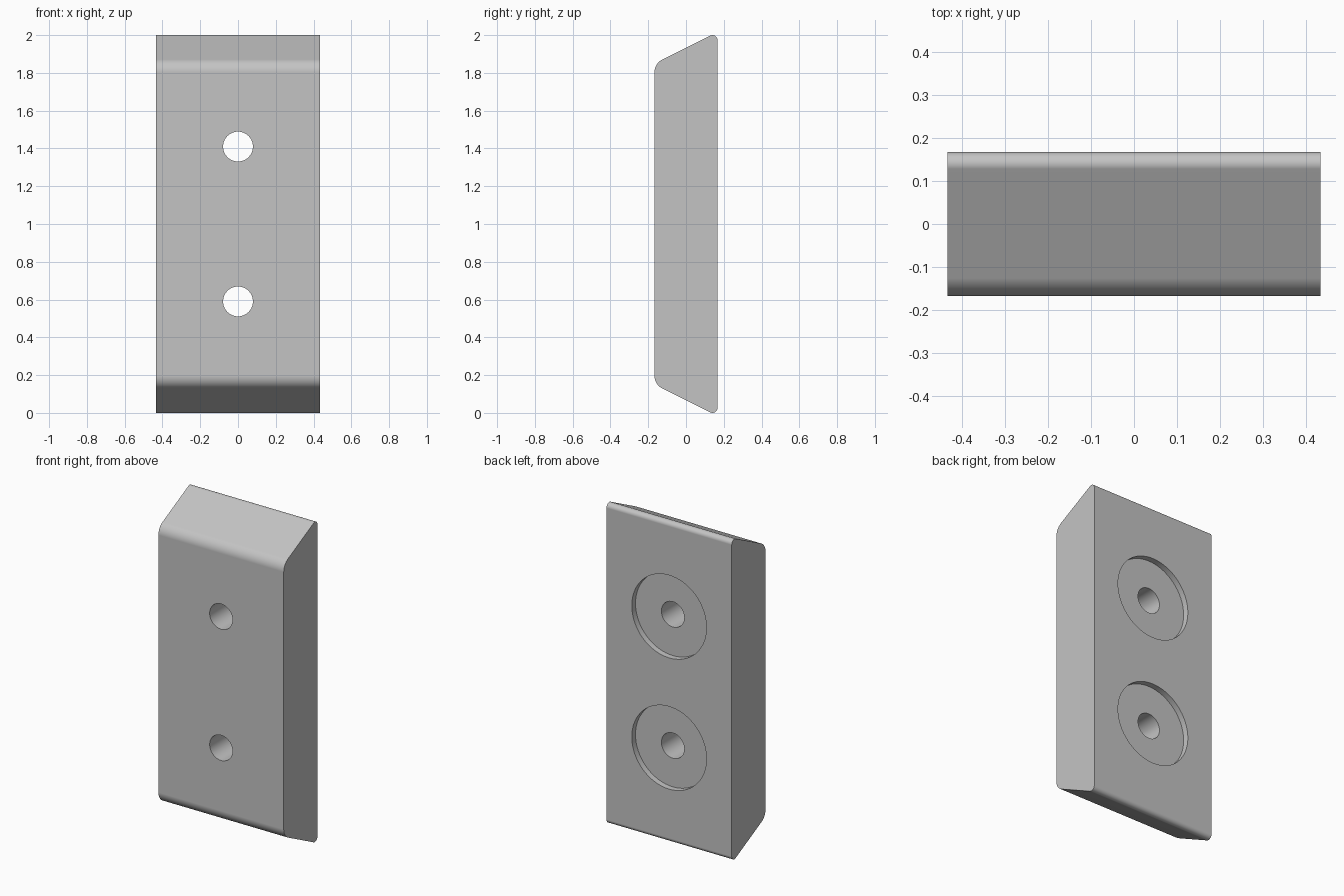
import bpy, bmesh, math
from mathutils import Vector, Matrix

if "Cube" in bpy.data.objects:
    bpy.data.objects.remove(bpy.data.objects["Cube"], do_unlink=True)

HALF_W, HALF_D = 0.433, 0.167
FRONT_R, BACK_R = 0.075, 0.027
HOLE_R, RECESS_R, RECESS_DEPTH = 0.079, 0.258, 0.037
HOLE_HEIGHTS = (0.59, 1.41)

grey = bpy.data.materials.new("plain grey")
grey.use_nodes = True
colour = (0.55, 0.55, 0.55, 1)
grey.diffuse_color = colour
grey.node_tree.nodes["Principled BSDF"].inputs["Base Color"].default_value = colour


def fillet(prev, corner, nxt, radius, steps=10):
    """Points of an arc that rounds one profile corner."""
    a, b = (prev - corner).normalized(), (nxt - corner).normalized()
    half = a.angle(b) / 2
    centre = corner + (a + b).normalized() * radius / math.sin(half)
    start = corner + a * radius / math.tan(half) - centre
    end = corner + b * radius / math.tan(half) - centre
    turn = math.atan2(start.x * end.y - start.y * end.x, start.dot(end))
    return [centre + Matrix.Rotation(turn * i / steps, 2) @ start
            for i in range(steps + 1)]


def make_object(name, bm):
    bmesh.ops.recalc_face_normals(bm, faces=bm.faces)
    mesh = bpy.data.meshes.new(name)
    bm.to_mesh(mesh)
    bm.free()
    mesh.materials.append(grey)
    obj = bpy.data.objects.new(name, mesh)
    bpy.context.collection.objects.link(obj)
    return obj


def cut_cylinder(target, radius, y0, y1, z):
    """Cut a round hole along y, then remove the cutter."""
    bm = bmesh.new()
    place = Matrix.Translation((0, (y0 + y1) / 2, z)) @ Matrix.Rotation(math.pi / 2, 4, 'X')
    bmesh.ops.create_cone(bm, cap_ends=True, segments=64, radius1=radius,
                          radius2=radius, depth=y1 - y0, matrix=place)
    cutter = make_object("hole_cutter", bm)
    cutter.hide_render = True
    mod = target.modifiers.new("hole", 'BOOLEAN')
    mod.operation, mod.solver, mod.object = 'DIFFERENCE', 'EXACT', cutter
    bpy.ops.object.modifier_apply(modifier=mod.name)
    bpy.data.objects.remove(cutter, do_unlink=True)


# Side profile: a trapezoid with sloped ends and rounded corners
over = 0.618 * BACK_R          # sharp back corners before rounding
slope = HALF_D                 # ends rise one unit for every two of depth
corners = [Vector(p) for p in ((-HALF_D, slope - over), (HALF_D, -over),
                               (HALF_D, 2 + over), (-HALF_D, 2 + over - slope))]
radii = (FRONT_R, BACK_R, BACK_R, FRONT_R)
profile = []
for i, r in enumerate(radii):
    profile += fillet(corners[i - 1], corners[i], corners[(i + 1) % 4], r)

# Block body, extruded across the width
bm = bmesh.new()
face = bm.faces.new([bm.verts.new((-HALF_W, p.x, p.y)) for p in profile])
side = bmesh.ops.extrude_face_region(bm, geom=[face])["geom"]
bmesh.ops.translate(bm, vec=(2 * HALF_W, 0, 0),
                    verts=[v for v in side if isinstance(v, bmesh.types.BMVert)])
block = make_object("mounting_block", bm)
bpy.context.view_layer.objects.active = block
block.select_set(True)

# Through holes with wide shallow recesses on the back
for z in HOLE_HEIGHTS:
    cut_cylinder(block, RECESS_R, HALF_D - RECESS_DEPTH, HALF_D + 0.1, z)
    cut_cylinder(block, HOLE_R, -HALF_D - 0.1, HALF_D + 0.1, z)

bpy.ops.object.shade_smooth_by_angle(angle=math.radians(30))
normals = block.modifiers.new("flat_face_normals", 'WEIGHTED_NORMAL')
normals.keep_sharp = True
